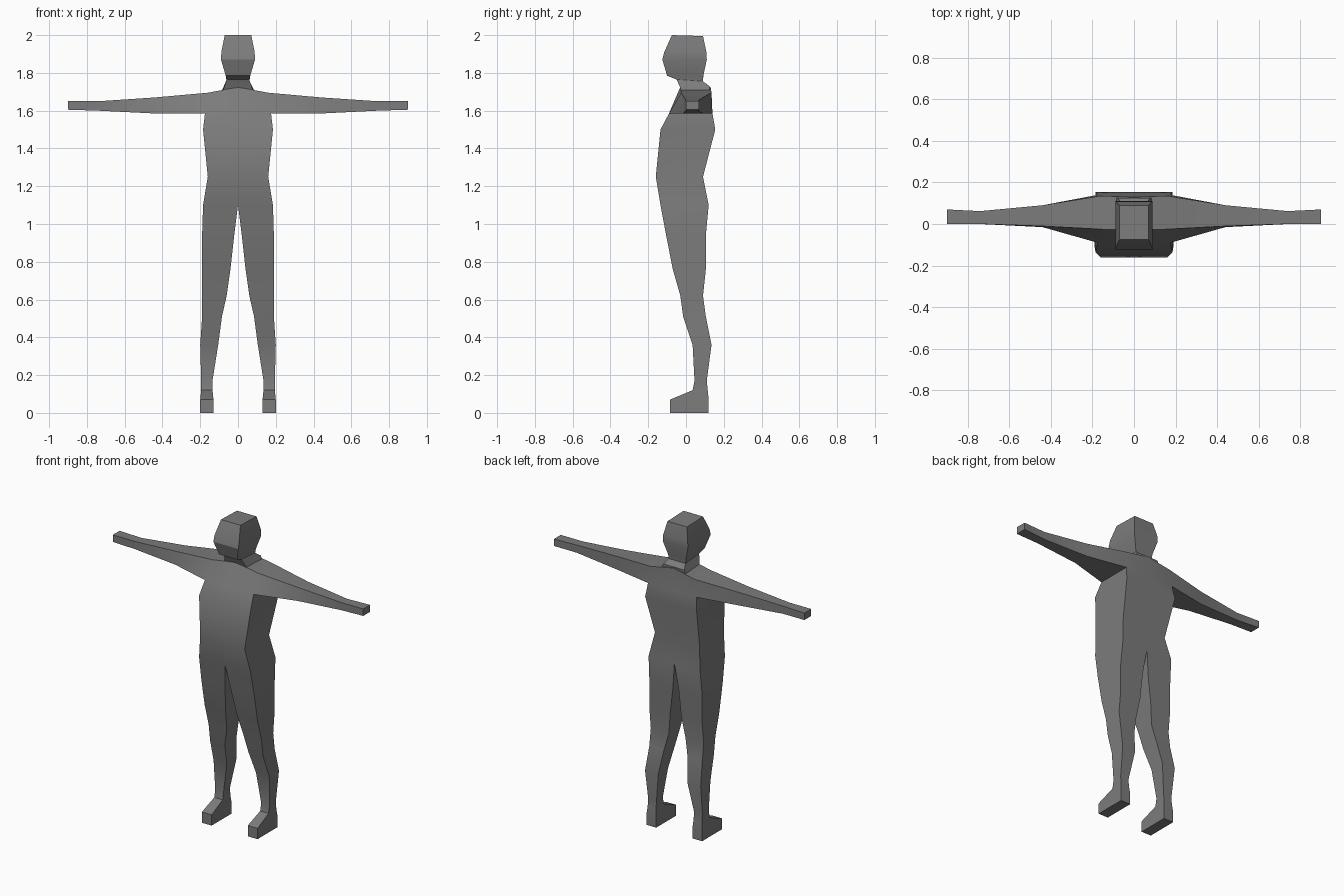
import bpy, bmesh, math

cube = bpy.data.objects.get("Cube")
if cube:
    bpy.data.objects.remove(cube)

GREY = (0.2, 0.2, 0.2, 1)
mat = bpy.data.materials.new("plain grey")
mat.use_nodes = True
mat.diffuse_color = GREY
mat.node_tree.nodes["Principled BSDF"].inputs["Base Color"].default_value = GREY


def loft(bm, rings, skip=()):
    """Join four-cornered rings; skip holds (segment, side) faces to leave open."""
    for i, (a, b) in enumerate(zip(rings, rings[1:])):
        for s in range(4):
            if (i, s) not in skip:
                t = (s + 1) % 4
                bm.faces.new((a[s], a[t], b[t], b[s]))


def finish(bm, name, mirror=False):
    bmesh.ops.recalc_face_normals(bm, faces=bm.faces)
    mesh = bpy.data.meshes.new(name)
    bm.to_mesh(mesh)
    bm.free()
    mesh.materials.append(mat)
    ob = bpy.data.objects.new(name, mesh)
    bpy.context.collection.objects.link(ob)
    bpy.ops.object.select_all(action="DESELECT")
    ob.select_set(True)
    bpy.context.view_layer.objects.active = ob
    if mirror:
        mod = ob.modifiers.new("mirror", "MIRROR")
        mod.use_clip = True
        mod.merge_threshold = 0.001
        bpy.ops.object.modifier_apply(modifier="mirror")
    bpy.ops.object.shade_smooth_by_angle(angle=math.radians(30))


# Left half of the body: inner x, outer x, front y, back y, front z, back z
leg = [
    (.13, .2, -.085, .12, 0, 0),
    (.13, .2, -.085, .12, .07, .07),
    (.135, .195, .035, .115, .12, .12),
    (.135, .195, .045, .11, .17, .17),
    (.105, .2, .035, .135, .36, .36),
    (.085, .19, -.015, .105, .51, .51),
    (.06, .19, -.03, .09, .62, .62),
    (.04, .19, -.07, .105, .76, .76),
    (.02, .19, -.105, .105, .94, .94),
]
trunk = [
    (0, .185, -.135, .12, 1.1, 1.1),
    (0, .16, -.16, .09, 1.25, 1.25),
    (0, .185, -.135, .155, 1.5, 1.5),
    (0, .175, -.09, .14, 1.585, 1.585),
]
bm = bmesh.new()
rings = [[bm.verts.new(p) for p in ((i, f, zf), (o, f, zf), (o, b, zb), (i, b, zb))]
         for i, o, f, b, zf, zb in leg + trunk]
# Shoulder ring slopes down from the neck to the arm
rings.append([bm.verts.new(p) for p in
              ((0, -.03, 1.725), (.16, -.025, 1.695), (.16, .135, 1.695), (0, .13, 1.725))])
first = len(leg)
last = len(rings) - 2
open_faces = {(n, 3) for n in range(first, last + 1)} | {(last, 1)}
loft(bm, rings, open_faces)
bm.faces.new(rings[0])
bm.faces.new(rings[-1])

# Arm grows from the open side of the shoulder: x, bottom front y, top front y, back y, bottom z, top z
arm = [
    (.44, -.015, -.01, .09, 1.585, 1.67),
    (.74, 0, 0, .062, 1.6, 1.65),
    (.9, 0, 0, .07, 1.605, 1.65),
]
low, high = rings[last], rings[-1]
arm_rings = [[low[1], low[2], high[2], high[1]]]
for x, fb, ft, b, z0, z1 in arm:
    arm_rings.append([bm.verts.new(p) for p in ((x, fb, z0), (x, b, z0), (x, b, z1), (x, ft, z1))])
loft(bm, arm_rings)
bm.faces.new(arm_rings[-1])
finish(bm, "body", mirror=True)

# Head and neck: half width, front y, back y, front z, back z
head = [
    (.085, -.02, .125, 1.69, 1.71),
    (.075, -.03, .125, 1.72, 1.73),
    (.06, -.05, .09, 1.765, 1.755),
    (.065, -.1, .092, 1.785, 1.785),
    (.09, -.125, .11, 1.87, 1.87),
    (.088, -.115, .108, 1.91, 1.91),
    (.07, -.075, .09, 2.0, 1.995),
]
bm = bmesh.new()
rings = [[bm.verts.new(p) for p in ((-w, f, zf), (w, f, zf), (w, b, zb), (-w, b, zb))]
         for w, f, b, zf, zb in head]
loft(bm, rings)
bm.faces.new(rings[0])
bm.faces.new(rings[-1])
finish(bm, "head", mirror=False)
